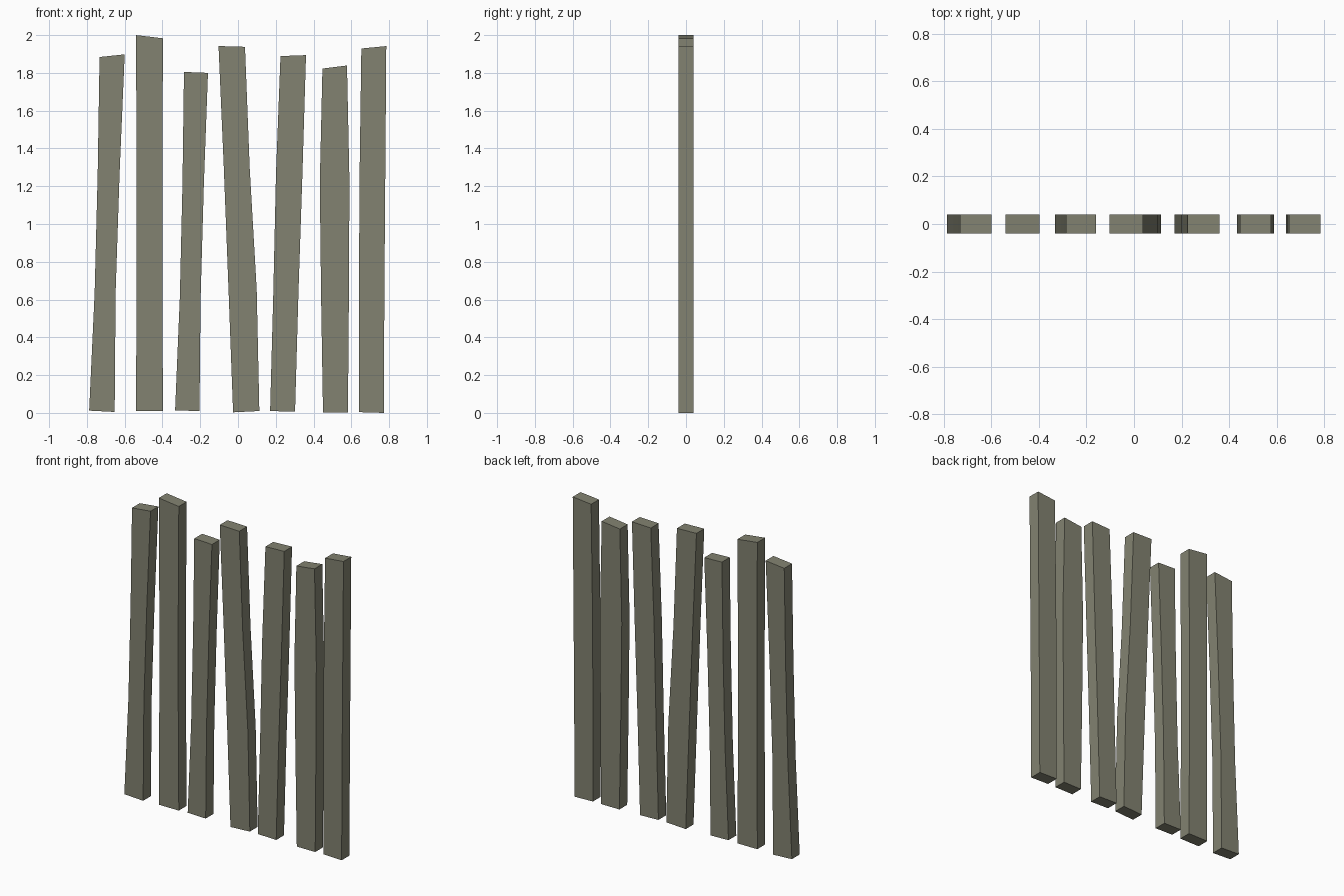
import bpy
import bmesh

if "Cube" in bpy.data.objects:
    bpy.data.objects.remove(bpy.data.objects["Cube"])

wood = bpy.data.materials.new("weathered grey wood")
wood.diffuse_color = (0.225, 0.225, 0.165, 1.0)
wood.use_nodes = True
wood.node_tree.nodes["Principled BSDF"].inputs["Base Color"].default_value = wood.diffuse_color
HALF_DEPTH = 0.04

# Each plank: left edge x, right edge x (bottom to top), (bottom left z, right z), (top left z, right z)
PLANKS = [
    ((-.788, -.759, -.743, -.733), (-.653, -.648, -.627, -.600), (.012, .005), (1.884, 1.898)),
    ((-.540, -.537, -.537, -.540), (-.397, -.401, -.401, -.397), (.010, .010), (2.000, 1.983)),
    ((-.333, -.308, -.294, -.286), (-.204, -.198, -.181, -.159), (.013, .010), (1.805, 1.800)),
    ((-.026, -.050, -.075, -.103), (.113, .099, .062, .037), (.003, .010), (1.942, 1.938)),
    ((.170, .187, .201, .225), (.302, .320, .341, .360), (.010, .006), (1.889, 1.894)),
    ((.450, .440, .433, .447), (.582, .587, .590, .577), (.003, .003), (1.823, 1.839)),
    ((.640, .640, .644, .653), (.772, .775, .780, .785), (.004, .000), (1.929, 1.942)),
]


def plank(name, left, right, bottom, top):
    """Stack four rectangular rings and skin them into a slightly warped board."""
    bm = bmesh.new()
    rings = []
    for i, (xl, xr) in enumerate(zip(left, right)):
        t = i / 3
        zl = bottom[0] + (top[0] - bottom[0]) * t
        zr = bottom[1] + (top[1] - bottom[1]) * t
        d = HALF_DEPTH
        rings.append([bm.verts.new(p) for p in
                      ((xl, -d, zl), (xr, -d, zr), (xr, d, zr), (xl, d, zl))])
    for a, b in zip(rings, rings[1:]):
        for k in range(4):
            n = (k + 1) % 4
            bm.faces.new((a[k], a[n], b[n], b[k]))
    bm.faces.new(rings[0][::-1])
    bm.faces.new(rings[-1])
    bmesh.ops.recalc_face_normals(bm, faces=bm.faces)
    mesh = bpy.data.meshes.new(name)
    bm.to_mesh(mesh)
    bm.free()
    mesh.materials.append(wood)
    bpy.context.collection.objects.link(bpy.data.objects.new(name, mesh))


# Row of fence boards
for i, spec in enumerate(PLANKS):
    plank(f"fence_plank_{i + 1}", *spec)
